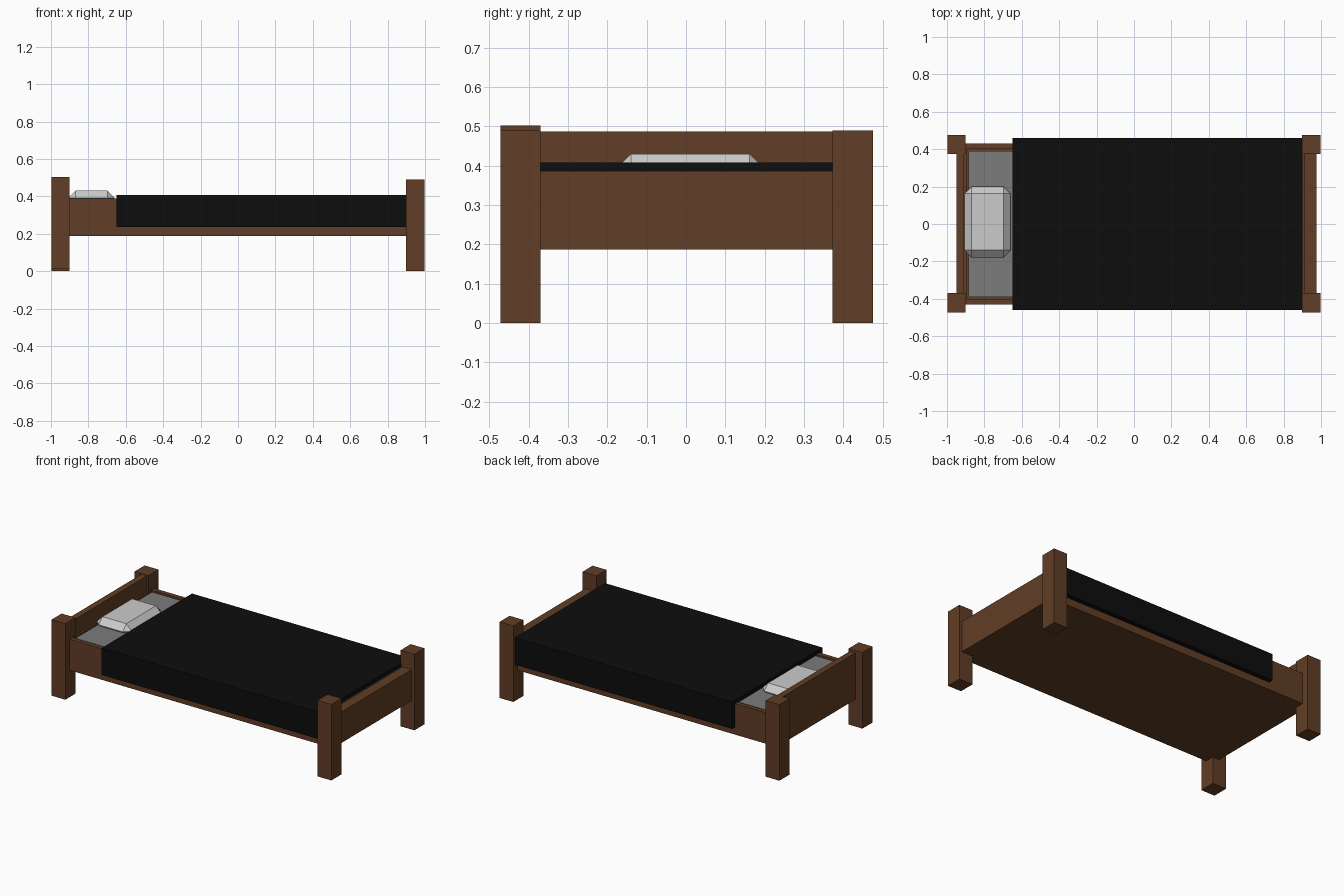
import bpy, bmesh

if "Cube" in bpy.data.objects:
    bpy.data.objects.remove(bpy.data.objects["Cube"])


def material(name, rgb):
    m = bpy.data.materials.new(name)
    m.diffuse_color = (*rgb, 1)
    m.use_nodes = True
    m.node_tree.nodes["Principled BSDF"].inputs["Base Color"].default_value = m.diffuse_color
    return m


wood = material("brown_wood", (0.12, 0.048, 0.019))
black = material("black_cloth", (0.004, 0.004, 0.004))
grey = material("grey_sheet", (0.2, 0.2, 0.2))
pale = material("pale_pillow", (0.6, 0.6, 0.6))


def box(name, x, y, z, mat, edit=None):
    """Box from (min, max) ranges, with an optional bmesh edit."""
    bm = bmesh.new()
    bmesh.ops.create_cube(bm, size=1)
    for v in bm.verts:
        v.co = [r[0] if c < 0 else r[1] for c, r in zip(v.co, (x, y, z))]
    bm.normal_update()
    if edit:
        edit(bm)
    mesh = bpy.data.meshes.new(name)
    bm.to_mesh(mesh)
    bm.free()
    mesh.materials.append(mat)
    ob = bpy.data.objects.new(name, mesh)
    bpy.context.collection.objects.link(ob)
    return ob


def recess_top(bm):
    top = max(bm.faces, key=lambda f: f.calc_center_median().z)
    bmesh.ops.inset_region(bm, faces=[top], thickness=0.04)
    bm.normal_update()
    pit = bmesh.ops.extrude_face_region(bm, geom=[top])
    verts = [g for g in pit["geom"] if isinstance(g, bmesh.types.BMVert)]
    bmesh.ops.translate(bm, verts=verts, vec=(0, 0, -0.18))
    if top.is_valid:
        bm.faces.remove(top)


def soften(bm):
    bmesh.ops.bevel(bm, geom=bm.edges[:], offset=0.038, segments=1,
                    affect='EDGES', profile=0.5)


# Corner posts, the front head post sits slightly higher
for end, x in (("head", (-0.998, -0.9)), ("foot", (0.898, 0.996))):
    for side, y in (("front", (-0.472, -0.37)), ("back", (0.373, 0.475))):
        lift = 0.013 if (end, side) == ("head", "front") else 0
        box(f"{end}_{side}_post", x, y, (lift, 0.49 + lift), wood)

# End panels
box("headboard", (-0.948, -0.908), (-0.38, 0.38), (0.187, 0.487), wood)
box("footboard", (0.94, 0.977), (-0.38, 0.38), (0.187, 0.387), wood)

# Closed bed frame with a recess for the mattress
box("bed_frame", (-0.925, 0.94), (-0.43, 0.43), (0.187, 0.387), wood, recess_top)

# Bedding
box("mattress", (-0.885, 0.9), (-0.39, 0.39), (0.207, 0.382), grey)
box("blanket", (-0.65, 0.9), (-0.46, 0.46), (0.235, 0.408), black)
box("pillow", (-0.906, -0.66), (-0.178, 0.2), (0.352, 0.43), pale, soften)
